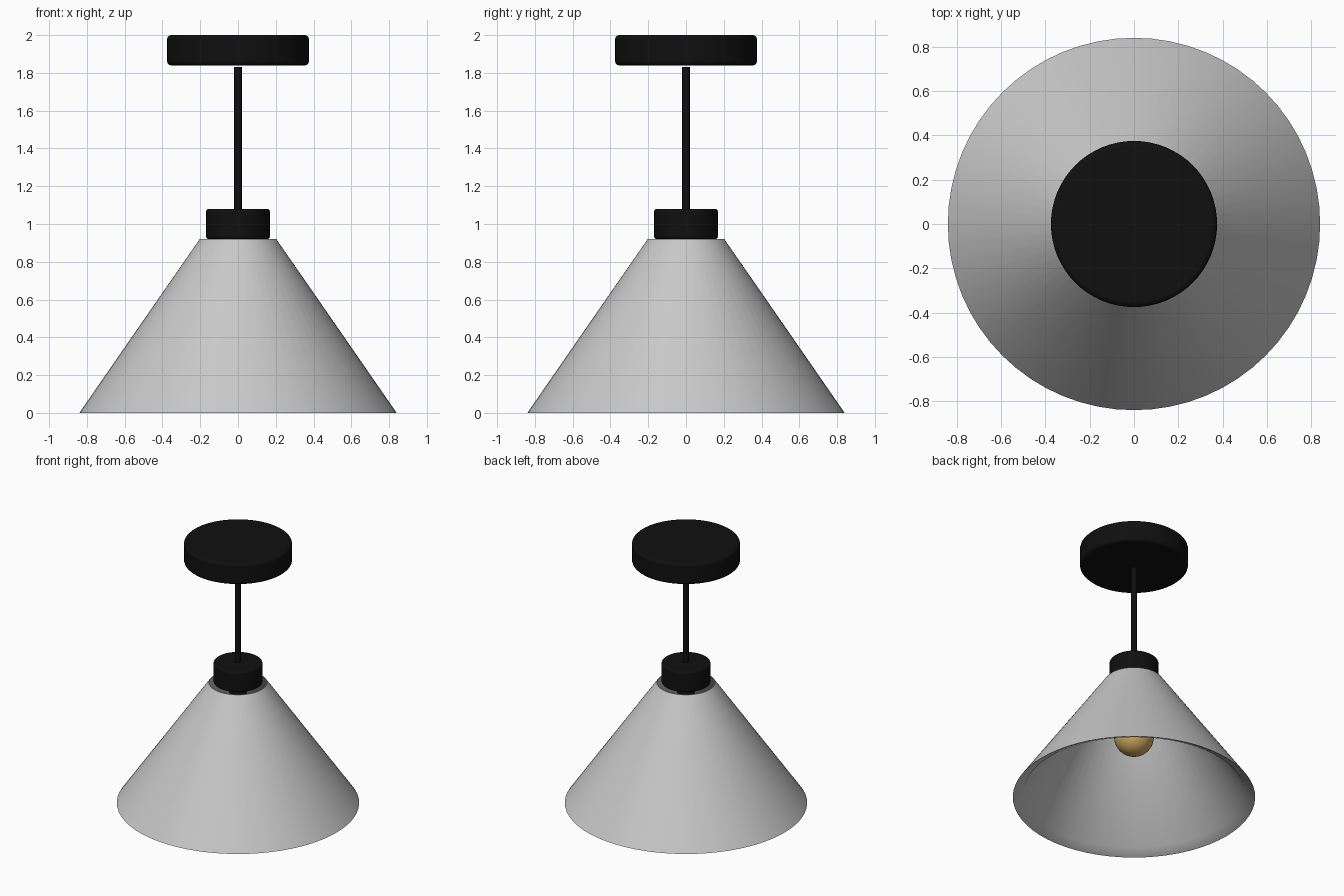
import bpy, bmesh, math

if "Cube" in bpy.data.objects:
    bpy.data.objects.remove(bpy.data.objects["Cube"], do_unlink=True)


def make_material(name, colour):
    mat = bpy.data.materials.new(name)
    mat.use_nodes = True
    mat.diffuse_color = (*colour, 1)
    mat.node_tree.nodes["Principled BSDF"].inputs["Base Color"].default_value = (*colour, 1)
    return mat


black = make_material("matte black", (0.005, 0.005, 0.005))
grey = make_material("light grey", (0.58, 0.58, 0.58))
amber = make_material("warm amber", (0.62, 0.40, 0.12))


def lathe(name, profile, mat, sides=64, closed=False):
    """Revolve (radius, height) points around the z axis."""
    bm = bmesh.new()
    points = profile + profile[:1] if closed else profile
    verts = [bm.verts.new((r, 0, z)) for r, z in points]
    edges = [bm.edges.new(pair) for pair in zip(verts, verts[1:])]
    bmesh.ops.spin(bm, geom=verts + edges, axis=(0, 0, 1), cent=(0, 0, 0),
                   angle=math.tau, steps=sides, use_duplicate=False)
    bmesh.ops.remove_doubles(bm, verts=bm.verts, dist=0.0005)
    bmesh.ops.recalc_face_normals(bm, faces=bm.faces)
    mesh = bpy.data.meshes.new(name)
    bm.to_mesh(mesh)
    bm.free()
    mesh.materials.append(mat)
    obj = bpy.data.objects.new(name, mesh)
    bpy.context.collection.objects.link(obj)
    bpy.ops.object.select_all(action="DESELECT")
    bpy.context.view_layer.objects.active = obj
    obj.select_set(True)
    bpy.ops.object.shade_smooth_by_angle(angle=math.radians(32))
    return obj


def disc(name, radius, bottom, top, mat, bevel=0, sides=64):
    """Solid cylinder with optionally rounded rims."""
    obj = lathe(name, [(0, bottom), (radius, bottom), (radius, top), (0, top)], mat, sides)
    if bevel:
        mod = obj.modifiers.new("rounded rims", "BEVEL")
        mod.width = bevel
        mod.segments = 3
        mod.limit_method = "ANGLE"
        mod.angle_limit = math.radians(40)
    return obj


# Ceiling mount, stem and cap
disc("ceiling_canopy", 0.375, 1.84, 2.0, black, bevel=0.02)
disc("stem", 0.02, 1.06, 1.83, black, sides=24)
disc("shade_cap", 0.17, 0.92, 1.08, black, bevel=0.015)

# Open conical shade with a lip inside the lower rim
lathe("shade", [(0.84, 0), (0.203, 0.92), (0.197, 0.92), (0.765, 0.037)], grey, closed=True)

# Socket and bulb
disc("bulb_socket", 0.06, 0.64, 0.93, black, sides=32)
radius, centre = 0.138, 0.48
arc = [(radius * math.sin(a), centre - radius * math.cos(a))
       for a in (math.radians(9 * i) for i in range(18))]
lathe("bulb", arc + [(0.055, 0.65), (0, 0.65)], amber, sides=40)
